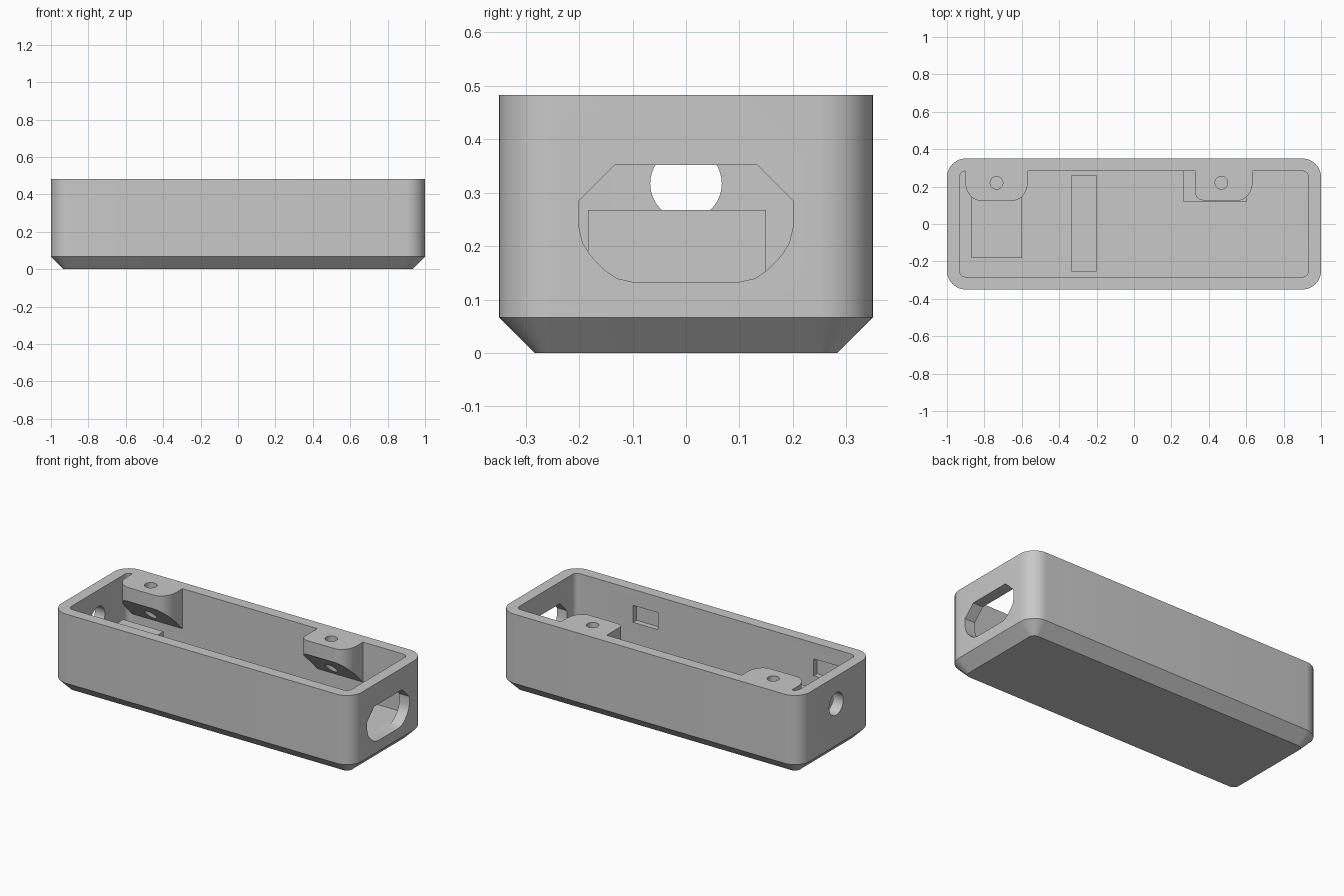
import bpy, bmesh, math
from mathutils import Vector

if "Cube" in bpy.data.objects:
    bpy.data.objects.remove(bpy.data.objects["Cube"], do_unlink=True)

grey = bpy.data.materials.new("plain_grey")
grey.use_nodes = True
grey.diffuse_color = (0.58, 0.58, 0.58, 1)
grey.node_tree.nodes["Principled BSDF"].inputs["Base Color"].default_value = grey.diffuse_color


def loft(name, rings):
    """Closed solid through matching rings of points."""
    bm = bmesh.new()
    loops = [[bm.verts.new(p) for p in ring] for ring in rings]
    for a, b in zip(loops, loops[1:]):
        for i in range(len(a)):
            j = (i + 1) % len(a)
            bm.faces.new((a[i], a[j], b[j], b[i]))
    bm.faces.new(loops[0][::-1])
    bm.faces.new(loops[-1])
    bmesh.ops.recalc_face_normals(bm, faces=bm.faces)
    mesh = bpy.data.meshes.new(name)
    bm.to_mesh(mesh)
    bm.free()
    mesh.materials.append(grey)
    obj = bpy.data.objects.new(name, mesh)
    bpy.context.scene.collection.objects.link(obj)
    return obj


def rounded_rect(hx, hy, r, z, steps=10):
    ring = []
    for k, (sx, sy) in enumerate([(1, 1), (-1, 1), (-1, -1), (1, -1)]):
        for i in range(steps + 1):
            a = math.radians(90) * (k + i / steps)
            ring.append(Vector((sx * (hx - r) + r * math.cos(a),
                                sy * (hy - r) + r * math.sin(a), z)))
    return ring


def box(name, x0, x1, y0, y1, z0, z1):
    flat = [(x0, y0), (x1, y0), (x1, y1), (x0, y1)]
    return loft(name, [[(x, y, z) for x, y in flat] for z in (z0, z1)])


def circle(r, n=40):
    return [(r * math.cos(math.tau * i / n), r * math.sin(math.tau * i / n)) for i in range(n)]


def combine(target, other, operation):
    mod = target.modifiers.new("combine", 'BOOLEAN')
    mod.operation, mod.solver, mod.object = operation, 'EXACT', other
    bpy.context.view_layer.update()
    graph = bpy.context.evaluated_depsgraph_get()
    result = bpy.data.meshes.new_from_object(target.evaluated_get(graph))
    target.modifiers.clear()
    target.data = result
    bpy.data.objects.remove(other, do_unlink=True)


def cut(target, cutter):
    combine(target, cutter, 'DIFFERENCE')


TOP, FLOOR, WALL = 0.483, 0.133, 0.067
BACK = 0.35 - WALL

# Outer shell with a chamfered base
case = loft("case", [rounded_rect(1 - WALL, BACK, 0.033, 0),
                     rounded_rect(1, 0.35, 0.1, WALL),
                     rounded_rect(1, 0.35, 0.1, TOP)])

# Open cavity
cut(case, loft("cavity", [rounded_rect(1 - WALL, BACK, 0.033, z) for z in (FLOOR, 0.6)]))

# Shallow pockets in the floor
cut(case, box("floor_slot", -0.335, -0.2, -0.25, 0.26, WALL, 0.2))
cut(case, box("floor_pocket", 0.265, 0.6, 0.12, BACK, WALL, 0.2))

# Connector opening in the +x end: straight corners above, rounded corners below
half = [(0.1, 0.133), (0.13, 0.14), (0.152, 0.155), (0.178, 0.182),
        (0.193, 0.205), (0.2, 0.235), (0.2, 0.285), (0.133, 0.352)]
opening = half + [(-y, z) for y, z in reversed(half)]
cut(case, loft("connector_opening", [[(x, y, z) for y, z in opening] for x in (0.9, 1.1)]))

# Round opening in the -x end
cut(case, loft("round_opening", [[(x, y, z + 0.317) for y, z in circle(0.067)]
                                 for x in (-1.1, -0.9)]))

# Screw tabs on the back wall, with sloped undersides, and catch recesses opposite
for x, left_limit in ((-0.735, -0.167), (0.467, -0.137)):
    side = [(0.167, 0.31)]
    for i in range(11):
        a = math.radians(9 * i)
        side.append((0.086 + 0.081 * math.cos(a), 0.225 - 0.1 * math.sin(a)))
    outline = side + [(-u, y) for u, y in reversed(side)]
    outline = [(x + max(u, left_limit), y) for u, y in outline]
    clean = [p for i, p in enumerate(outline) if p != outline[i - 1]]
    combine(case, loft("screw_tab", [[(u, y, 0.525 - y) for u, y in clean],
                                     [(u, y, TOP) for u, y in clean]]), 'UNION')
    cut(case, loft("screw_hole", [[(x + u, 0.22 + v, z) for u, v in circle(0.034, 28)]
                                  for z in (0.2, 0.6)]))
    cut(case, box("catch_recess", x - 0.083, x + 0.083, -BACK - 0.033, -0.2, 0.285, 0.387))

# Raised block on the floor
block = box("raised_block", -0.87, -0.6, -0.183, 0.15, FLOOR - 0.01, 0.268)

# Smooth the rounded walls, keep the edges sharp
bpy.ops.object.select_all(action='DESELECT')
for obj in (case, block):
    obj.select_set(True)
bpy.context.view_layer.objects.active = case
bpy.ops.object.shade_smooth_by_angle(angle=math.radians(30))
